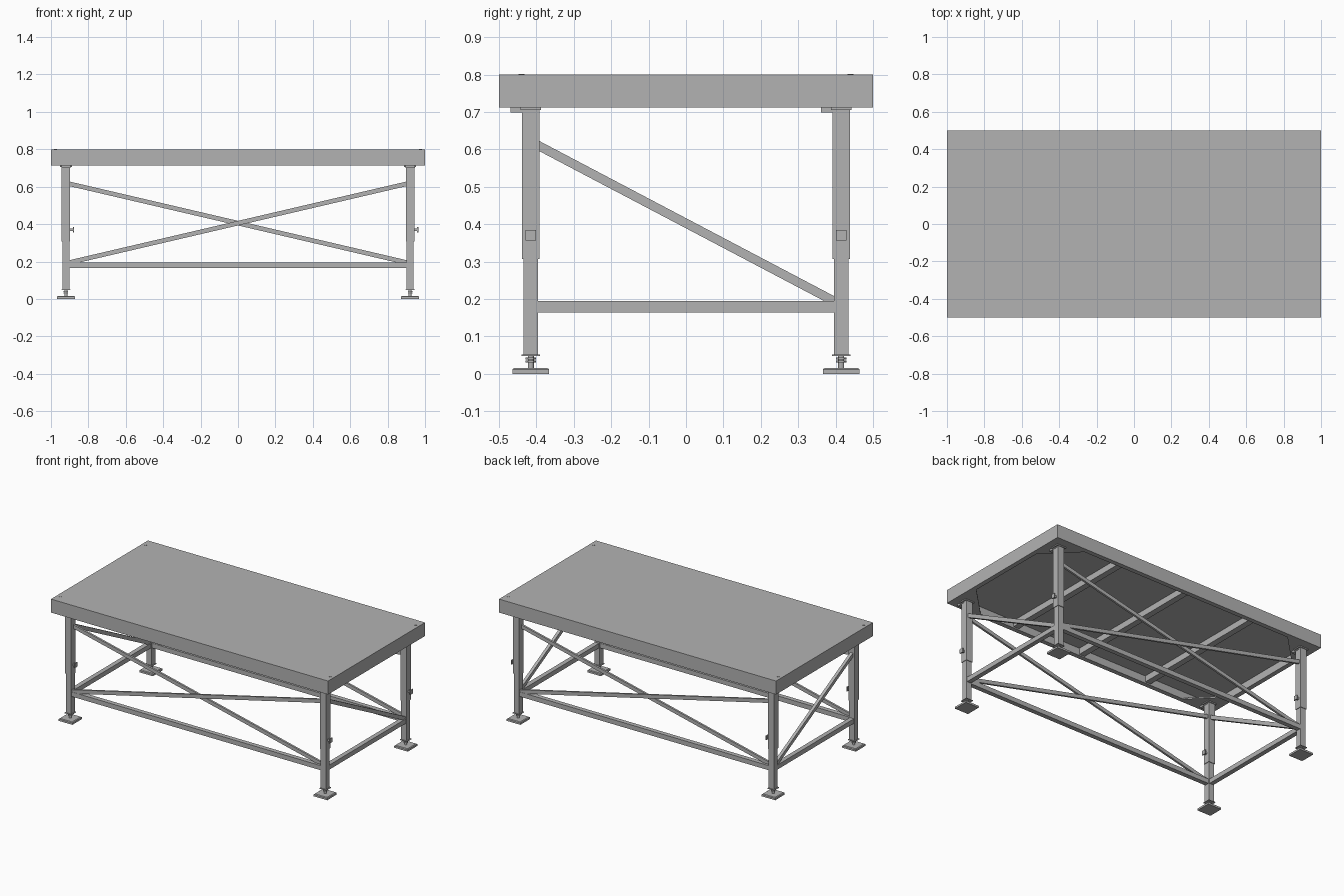
import bpy, bmesh
from mathutils import Vector, Matrix

cube = bpy.data.objects.get("Cube")
if cube:
    bpy.data.objects.remove(cube, do_unlink=True)

grey = bpy.data.materials.new("steel grey")
grey.use_nodes = True
colour = (0.45, 0.45, 0.45, 1)
grey.diffuse_color = colour
grey.node_tree.nodes["Principled BSDF"].inputs["Base Color"].default_value = colour

LEG_X, LEG_Y = 0.92, 0.415
DECK_BASE, DECK_TOP = 0.712, 0.80


def finish(name, bm):
    mesh = bpy.data.meshes.new(name)
    bm.to_mesh(mesh)
    bm.free()
    mesh.materials.append(grey)
    obj = bpy.data.objects.new(name, mesh)
    bpy.context.collection.objects.link(obj)
    return obj


def box(name, centre, size):
    bm = bmesh.new()
    matrix = Matrix.Translation(centre) @ Matrix.Diagonal((*size, 1))
    bmesh.ops.create_cube(bm, size=1, matrix=matrix)
    return finish(name, bm)


def post(name, x, y, low, high, width):
    return box(name, (x, y, (low + high) / 2), (width, width, high - low))


def disc(name, x, y, low, high, radius, top_radius=None, sides=16, turn=0):
    bm = bmesh.new()
    matrix = Matrix.Translation((x, y, (low + high) / 2)) @ Matrix.Rotation(turn, 4, "Z")
    bmesh.ops.create_cone(bm, cap_ends=True, segments=sides, radius1=radius,
                          radius2=top_radius or radius, depth=high - low, matrix=matrix)
    return finish(name, bm)


def bar(name, start, end, thick, depth):
    # rectangular tube between two points, kept upright
    start, end = Vector(start), Vector(end)
    along = (end - start).normalized()
    side = along.cross(Vector((0, 0, 1))).normalized()
    up = side.cross(along)
    turn = Matrix((along, side, up)).transposed().to_4x4()
    bm = bmesh.new()
    matrix = (Matrix.Translation((start + end) / 2) @ turn
              @ Matrix.Diagonal(((end - start).length, depth, thick, 1)))
    bmesh.ops.create_cube(bm, size=1, matrix=matrix)
    return finish(name, bm)


# Deck: top board, rim and cross ribs
box("deck_board", (0, 0, 0.78), (2, 1, 0.04))
rim_z, rim_h = (DECK_BASE + 0.76) / 2, 0.76 - DECK_BASE
for s in (-1, 1):
    box("rim_long", (0, s * 0.485, rim_z), (2, 0.03, rim_h))
    box("rim_short", (s * 0.985, 0, rim_z), (0.03, 0.94, rim_h))
for x in (-0.5, 0, 0.5):
    box("deck_rib", (x, 0, 0.74), (0.04, 0.94, 0.04))

# Corners: gusset, clamp plates, legs and feet
for sx in (-1, 1):
    for sy in (-1, 1):
        x, y = sx * LEG_X, sy * LEG_Y
        bm = bmesh.new()
        corner = [(0.97, 0.47), (0.97, 0.27), (0.77, 0.47)]
        face = bm.faces.new([bm.verts.new((sx * a, sy * b, DECK_BASE)) for a, b in corner])
        solid = bmesh.ops.extrude_face_region(bm, geom=[face])
        bmesh.ops.translate(bm, vec=(0, 0, 0.008),
                            verts=[v for v in solid["geom"] if isinstance(v, bmesh.types.BMVert)])
        bmesh.ops.recalc_face_normals(bm, faces=bm.faces)
        finish("corner_gusset", bm)
        box("clamp_plate", (x, y - 0.022, 0.706), (0.05, 0.065, 0.014))
        box("leg_cap", (x, y, 0.709), (0.065, 0.056, 0.008))
        post("outer_leg", x, y, 0.307, 0.71, 0.046)
        post("inner_leg", x, y, 0.05, 0.31, 0.038)
        post("leg_collar", x, y, 0.047, 0.051, 0.05)
        disc("screw", x, y, 0.01, 0.05, 0.008)
        for z in (0.03, 0.038):
            disc("screw_nut", x, y, z, z + 0.005, 0.014, sides=6)
        post("foot_plate", x, y, 0, 0.012, 0.098)
        disc("foot_bevel", x, y, 0.012, 0.016, 0.069, 0.062, sides=4, turn=0.7854)
        # clamp knob on the +x face
        box("knob_stem", (x + 0.03, y, 0.37), (0.025, 0.014, 0.014))
        box("knob", (x + 0.041, y, 0.37), (0.006, 0.028, 0.028))
        disc("deck_pin", sx * 0.975, sy * 0.44, 0.799, 0.802, 0.008)

# Lower rails and crossed braces on the long sides
LOW, HIGH = 0.195, 0.615
for s in (-1, 1):
    y = s * LEG_Y
    bar("long_rail", (-0.905, y, 0.179), (0.905, y, 0.179), 0.03, 0.03)
    for d in (-1, 1):
        offset = d * 0.007
        bar("cross_brace", (-d * 0.9, y + offset, HIGH), (d * 0.9, y + offset, LOW), 0.024, 0.013)

    # Lower rail and single brace on each short side
    x = s * LEG_X
    bar("short_rail", (x, -0.4, 0.179), (x, 0.4, 0.179), 0.03, 0.03)
    bar("short_brace", (x, -0.4, 0.613), (x, 0.4, 0.192), 0.024, 0.02)
